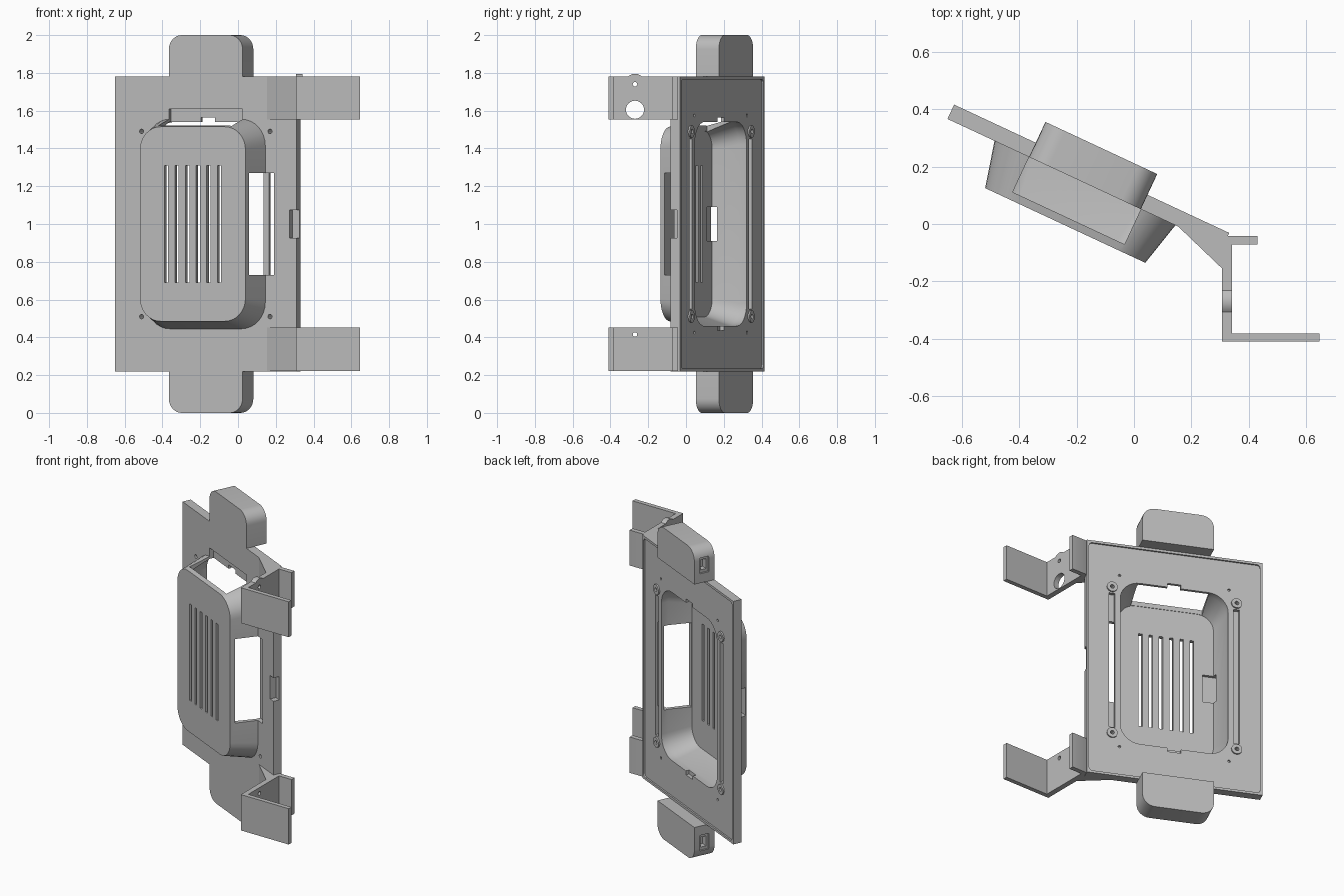
import bpy, bmesh, math
from mathutils import Matrix, Vector

if "Cube" in bpy.data.objects:
    bpy.data.objects.remove(bpy.data.objects["Cube"])

grey = bpy.data.materials.new("light_grey")
grey.use_nodes = True
grey.diffuse_color = (0.5, 0.5, 0.5, 1)
grey.node_tree.nodes["Principled BSDF"].inputs["Base Color"].default_value = (0.5, 0.5, 0.5, 1)


def loft(name, rings):
    """Solid through rings of 3D points with equal counts, capped at both ends."""
    bm = bmesh.new()
    rows = [[bm.verts.new(p) for p in ring] for ring in rings]
    n = len(rows[0])
    for a, b in zip(rows, rows[1:]):
        for i in range(n):
            bm.faces.new((a[i], a[(i + 1) % n], b[(i + 1) % n], b[i]))
    bm.faces.new(rows[0])
    bm.faces.new(rows[-1])
    bmesh.ops.recalc_face_normals(bm, faces=bm.faces)
    me = bpy.data.meshes.new(name)
    bm.to_mesh(me)
    bm.free()
    me.materials.append(grey)
    ob = bpy.data.objects.new(name, me)
    bpy.context.collection.objects.link(ob)
    return ob


def rounded(hx, hz, radii, y, cx=0, cz=0):
    """Rounded rectangle facing y; radii for the upper and lower corners."""
    pts = []
    for q, (sx, sz) in enumerate([(1, 1), (-1, 1), (-1, -1), (1, -1)]):
        r = radii[0] if sz > 0 else radii[1]
        steps = 8 if r else 0
        for k in range(steps + 1):
            a = math.radians(90 * (q + k / max(steps, 1)))
            pts.append((cx + sx * (hx - r) + r * math.cos(a), y,
                        cz + sz * (hz - r) + r * math.sin(a)))
    return pts


def box(x0, x1, y0, y1, z0, z1, name="cutter"):
    return loft(name, [[(x0, y0, z), (x1, y0, z), (x1, y1, z), (x0, y1, z)] for z in (z0, z1)])


def cyl(c, r, depth, axis="Y", name="cutter", n=24):
    ring = [(r * math.cos(2 * math.pi * i / n), r * math.sin(2 * math.pi * i / n)) for i in range(n)]
    x, y, z = c
    if axis == "Y":
        return loft(name, [[(x + a, y + d, z + b) for a, b in ring] for d in (-depth / 2, depth / 2)])
    return loft(name, [[(x + d, y + a, z + b) for a, b in ring] for d in (-depth / 2, depth / 2)])


def combine(ob, other, op="DIFFERENCE"):
    mod = ob.modifiers.new("bool", "BOOLEAN")
    mod.operation, mod.solver, mod.object = op, "EXACT", other
    bpy.context.view_layer.objects.active = ob
    bpy.ops.object.modifier_apply(modifier=mod.name)
    bpy.data.objects.remove(other)


FRONT, BACK = 0.057, 0.112
tilted = []

# Mounting plate with the projecting hollow housing
plate = box(-0.529, 0.529, FRONT, BACK, -0.78, 0.78, "plate_and_housing")
combine(plate, loft("housing", [rounded(0.308, 0.515, (0.12, 0.12), -0.106),
                                rounded(0.348, 0.555, (0.14, 0.14), FRONT),
                                rounded(0.348, 0.555, (0.14, 0.14), 0.08)]), "UNION")
combine(plate, loft("hollow", [rounded(0.285, 0.492, (0.10, 0.10), -0.08),
                               rounded(0.325, 0.54, (0.12, 0.12), FRONT),
                               rounded(0.325, 0.54, (0.12, 0.12), 0.2)]))
tilted.append(plate)

# Shallow rimmed back panel
combine(plate, loft("panel", [rounded(0.515, 0.765, (0.02, 0.02), y) for y in (0.102, 0.2)]))

# Openings in the housing top and its left side, running into the plate
combine(plate, box(-0.215, 0.215, -0.078, 0.085, 0.45, 0.61))
combine(plate, box(0.25, 0.4, -0.078, 0.085, -0.27, 0.27))

# Small cable window on the housing's right side and notch on the plate edge
combine(plate, box(-0.37, -0.22, -0.098, -0.055, -0.09, 0.09))
combine(plate, box(0.49, 0.6, 0.0, 0.095, -0.075, 0.075))

# Front vent slots
for i in range(6):
    u = (i - 2.5) * 0.062
    combine(plate, box(u - 0.011, u + 0.011, -0.2, -0.05, -0.31, 0.31))

# Rear grooves, latch notches, screw bosses and holes
for s in (-1, 1):
    combine(plate, box(s * 0.375 - 0.018, s * 0.375 + 0.018, 0.08, 0.2, -0.45, 0.45))
    combine(plate, box(-0.04, 0.04, 0.08, 0.2, s * 0.545 - 0.02, s * 0.545 + 0.02))
    for t in (-1, 1):
        combine(plate, cyl((s * 0.375, 0.1, t * 0.49), 0.032, 0.022, name="boss"), "UNION")
        combine(plate, cyl((s * 0.375, 0.08, t * 0.49), 0.012, 0.2))
        combine(plate, cyl((s * 0.33, 0.11, t * 0.575), 0.008, 0.04))

# Upper and lower end blocks, each with a stepped socket in the right end
for s, name in ((1, "upper_block"), (-1, "lower_block")):
    radii = (0.075, 0) if s > 0 else (0, 0.075)
    block = loft(name, [rounded(0.215, 0.11, radii, y, 0, s * 0.89) for y in (FRONT, 0.192)])
    for dx, dy, dz in ((0.012, 0.03, 0.05), (0.05, 0.018, 0.032)):
        combine(block, box(-0.3, -0.215 + dx, 0.125 - dy, 0.125 + dy, s * 0.89 - dz, s * 0.89 + dz))
    tilted.append(block)

# Turn the plate assembly into place
turn = math.radians(-25)
for ob in tilted:
    ob.data.transform(Matrix.Translation((-0.195, 0.091, 1)) @ Matrix.Rotation(turn, 4, "Z"))

# Side brackets: a wedge on the plate, a web, a long front flange and a short rear one
profile = [(0.145, 0.0), (0.307, -0.155), (0.307, -0.41), (0.647, -0.41), (0.647, -0.382),
           (0.341, -0.382), (0.341, -0.072), (0.43, -0.072), (0.43, -0.042), (0.325, -0.042),
           (0.3, -0.05), (0.17, 0.01)]
brackets = []
for name, z0, z1 in (("upper_bracket", 1.553, 1.78), ("lower_bracket", 0.222, 0.452)):
    br = loft(name, [[(x, y, z) for x, y in profile] for z in (z0, z1)])
    if name == "upper_bracket":
        combine(br, cyl((0.324, -0.27, 1.74), 0.055, 0.034, "X", "ear"), "UNION")
        combine(br, cyl((0.324, -0.27, 1.605), 0.048, 0.2, "X"))
        combine(br, cyl((0.324, -0.27, 1.74), 0.012, 0.2, "X"))
    else:
        combine(br, cyl((0.324, -0.27, 0.415), 0.012, 0.2, "X"))
    brackets.append(br)

# Smooth the curves, keep the edges crisp
for ob in tilted + brackets:
    bpy.ops.object.select_all(action="DESELECT")
    ob.select_set(True)
    bpy.context.view_layer.objects.active = ob
    bpy.ops.object.shade_smooth_by_angle(angle=math.radians(30))
